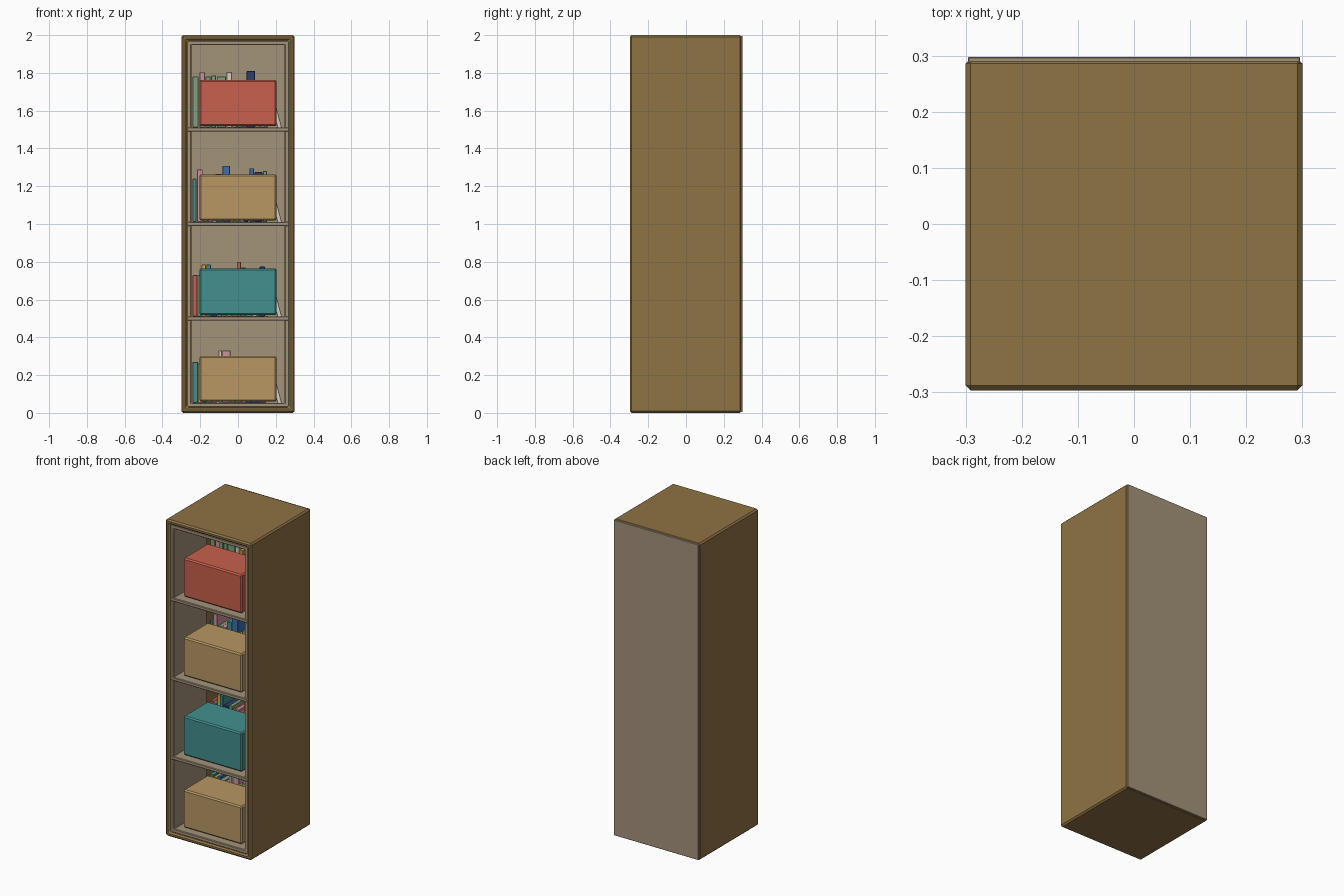
import bpy, bmesh, math, random
from mathutils import Matrix

if "Cube" in bpy.data.objects:
    bpy.data.objects.remove(bpy.data.objects["Cube"])

random.seed(4)
mats = {}


def colour(name, hexcode):
    rgb = [int(hexcode[i:i + 2], 16) / 255 for i in (0, 2, 4)]
    m = bpy.data.materials.new(name)
    m.diffuse_color = [c / 12.92 if c < 0.04 else ((c + 0.055) / 1.055) ** 2.4 for c in rgb] + [1]
    m.use_nodes = True
    m.node_tree.nodes["Principled BSDF"].inputs["Base Color"].default_value = m.diffuse_color
    mats[name] = m


for n, h in {"wood": "8f7344", "light_wood": "a4937a", "red": "c8604c", "tan": "b89763",
             "teal": "42908e", "green": "7fa07c", "pink": "cc92a0", "white": "d8d0c0",
             "navy": "2c3f6b", "blue": "3f6fae", "yellow": "d3a940"}.items():
    colour(n, h)


def box(name, lo, hi, mat, bevel=0.0, open_y=False, wall=0.0):
    """Box between two corners; open_y makes a tube along y with a wall thickness."""
    bm = bmesh.new()
    bmesh.ops.create_cube(bm, size=1)
    size = [b - a for a, b in zip(lo, hi)]
    bmesh.ops.scale(bm, vec=size, verts=bm.verts)
    if open_y:
        ends = [f for f in bm.faces if abs(f.normal.y) > 0.5]
        bmesh.ops.delete(bm, geom=ends, context='FACES_ONLY')
    me = bpy.data.meshes.new(name)
    bm.to_mesh(me)
    bm.free()
    ob = bpy.data.objects.new(name, me)
    ob.location = [(a + b) / 2 for a, b in zip(lo, hi)]
    bpy.context.collection.objects.link(ob)
    me.materials.append(mats[mat])
    if open_y:
        s = ob.modifiers.new("wall", 'SOLIDIFY')
        s.thickness, s.offset, s.use_even_offset = wall, -1, True
    if bevel:
        b = ob.modifiers.new("bevel", 'BEVEL')
        b.width, b.segments = bevel, 1
        b.limit_method, b.angle_limit = 'ANGLE', math.radians(40)
    return ob


# cabinet shell, inner front lining and back panel
box("cabinet_shell", (-0.3, -0.297, 0), (0.3, 0.295, 2), "wood", 0.009, True, 0.029)
box("inner_lining", (-0.271, -0.288, 0.029), (0.271, 0.04, 1.971), "light_wood", 0.004, True, 0.024)
box("back_panel", (-0.296, 0.284, 0.004), (0.296, 0.298, 1.996), "light_wood", 0.002)

# shelves
for i, z in enumerate((0.5, 1.0, 1.5)):
    box(f"shelf_{i + 1}", (-0.271, -0.291, z - 0.011), (0.271, 0.285, z + 0.011), "light_wood", 0.004)

# storage bins
levels = [0.053, 0.511, 1.011, 1.511]
for i, (z, top, c) in enumerate(zip(levels, (0.3, 0.765, 1.263, 1.763), ("tan", "teal", "tan", "red"))):
    box(f"storage_bin_{i + 1}", (-0.205, -0.255, z + 0.008), (0.205, -0.012, top), c, 0.008)

# books that show above the bins: left x, width, top z, colour
tall = [
    [(-0.24, .028, .27, "teal"), (-.103, .018, .33, "white"), (-.083, .043, .33, "pink")],
    [(-0.24, .024, .73, "red"), (-.192, .022, .785, "yellow"), (-.168, .024, .785, "teal"),
     (-.006, .022, .80, "red"), (.018, .022, .77, "teal"), (.115, .027, .775, "navy")],
    [(-0.24, .02, 1.24, "teal"), (-.217, .03, 1.288, "pink"), (-.118, .034, 1.266, "teal"),
     (-.082, .04, 1.308, "blue"), (.062, .022, 1.295, "blue"), (.087, .042, 1.274, "navy"),
     (.132, .022, 1.28, "green")],
    [(-0.24, .03, 1.78, "green"), (-.203, .027, 1.803, "pink"), (-.172, .027, 1.78, "green"),
     (-.142, .026, 1.786, "green"), (-.112, .048, 1.78, "green"), (-.06, .028, 1.805, "white"),
     (.046, .044, 1.81, "navy")],
]
cols = ["red", "teal", "yellow", "pink", "blue", "green", "white", "navy"]


def book(name, x, w, z, top, c):
    front = 0.055 + random.uniform(0, 0.015)
    return box(name, (x, front, z), (x + w, front + 0.2, top), c, 0.002)


for i, (z, row) in enumerate(zip(levels, tall)):
    n = 0
    stops = [b[0] for b in row[1:]] + [0.158]
    for (x, w, top, c), stop in zip(row, stops):
        n += 1
        book(f"book_{i + 1}_{n}", x, w, z, top, c)
        # shorter filler books up to the next tall one
        x += w + 0.001
        while stop - x > 0.012:
            w = min(random.uniform(0.02, 0.034), stop - x - 0.001)
            n += 1
            book(f"book_{i + 1}_{n}", x, w, z, z + random.uniform(0.19, 0.235), random.choice(cols))
            x += w + 0.001
    # leaning book at the right end
    ob = book(f"leaning_book_{i + 1}", 0, 0.022, z, z + 0.21, "white")
    me, half = ob.data, 0.105
    me.transform(Matrix.Translation((-0.011, 0, half)))
    me.transform(Matrix.Rotation(math.radians(-15), 4, 'Y'))
    ob.location.x, ob.location.z = 0.232, z
